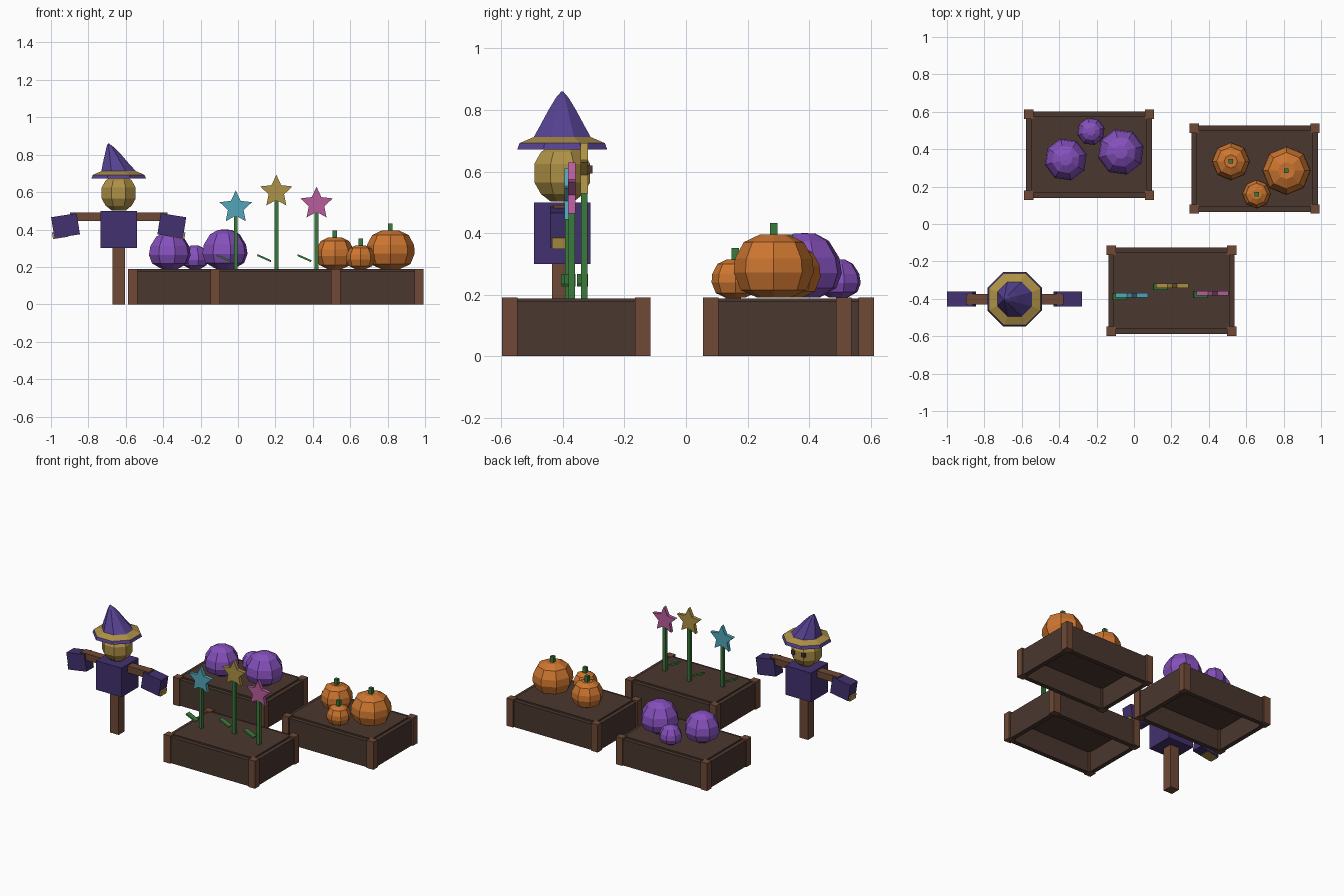
import bpy, bmesh
from math import sin, cos, pi, radians

cube = bpy.data.objects.get("Cube")
if cube:
    bpy.data.objects.remove(cube, do_unlink=True)


def material(name, r, g, b):
    lin = [((c / 255 + 0.055) / 1.055) ** 2.4 for c in (r, g, b)] + [1]
    m = bpy.data.materials.new(name)
    m.use_nodes = True
    m.diffuse_color = lin
    m.node_tree.nodes["Principled BSDF"].inputs["Base Color"].default_value = lin
    return m


SOIL = material("dark_brown", 74, 55, 47)
WOOD = material("wood_brown", 110, 73, 54)
STRAW = material("straw_yellow", 174, 145, 70)
ORANGE = material("pumpkin_orange", 205, 118, 48)
GREEN = material("leaf_green", 58, 122, 60)
VIOLET = material("violet", 133, 80, 188)
ROBE = material("robe_purple", 66, 49, 110)
HAT = material("hat_purple", 86, 66, 146)
CYAN = material("petal_cyan", 82, 165, 186)
PINK = material("petal_pink", 184, 92, 156)


def finish(name, bm, *mats):
    bmesh.ops.recalc_face_normals(bm, faces=bm.faces[:])
    me = bpy.data.meshes.new(name)
    bm.to_mesh(me)
    bm.free()
    for m in mats:
        me.materials.append(m)
    ob = bpy.data.objects.new(name, me)
    bpy.context.collection.objects.link(ob)
    return ob


def box(name, center, size, mat, tilt=0):
    """Box from centre and size, tilted about the y axis in degrees."""
    bm = bmesh.new()
    bmesh.ops.create_cube(bm, size=1)
    bmesh.ops.scale(bm, vec=size, verts=bm.verts)
    ob = finish(name, bm, mat)
    ob.location = center
    ob.rotation_euler.y = radians(tilt)
    return ob


def lathe(name, center, rings, mats, turn=0.0, band=None):
    """Eight-sided stack of rings (radius, z, x shift); band uses material 1."""
    bm = bmesh.new()
    loops = []
    for r, z, dx in rings:
        angles = [turn + i * pi / 4 for i in range(8)]
        loops.append([bm.verts.new((dx + r * cos(a), r * sin(a), z)) for a in angles])
    for k, (lo, hi) in enumerate(zip(loops, loops[1:])):
        for i in range(8):
            j = (i + 1) % 8
            f = bm.faces.new((lo[i], lo[j], hi[j], hi[i]))
            f.material_index = 1 if k == band else 0
    bm.faces.new(loops[0][::-1])
    bm.faces.new(loops[-1])
    ob = finish(name, bm, *mats)
    ob.location = center
    return ob


# Planter beds: corner posts, plank walls, soil
H, P = 0.19, 0.05


def bed(name, x, y, w=0.695, d=0.482):
    for sx in (-1, 1):
        for sy in (-1, 1):
            box(name + "_post", (x + sx * (w - P) / 2, y + sy * (d - P) / 2, H / 2),
                (P, P, H), WOOD)
    wall, t, wz = 0.03, 0.01, 0.178
    for s in (-1, 1):
        box(name + "_long_wall", (x, y + s * (d / 2 - t - wall / 2), wz / 2),
            (w - P, wall, wz), SOIL)
        box(name + "_short_wall", (x + s * (w / 2 - t - wall / 2), y, wz / 2),
            (wall, d - P, wz), SOIL)
    box(name + "_soil", (x, y, 0.164), (w - 0.075, d - 0.075, 0.048), SOIL)


bed("violet_bed", -0.24, 0.37)
bed("pumpkin_bed", 0.645, 0.296)
bed("flower_bed", 0.2, -0.357)

# Orange pumpkins with stems
PUMPKIN = [(.4, 0), (.82, .12), (1, .4), (.97, .62), (.75, .88), (.35, 1), (.05, .98)]
for x, y, r, h in ((.815, .285, .13, .205), (.518, .335, .102, .168), (.655, .16, .077, .125)):
    lathe("pumpkin", (x, y, 0.19), [(a * r, b * h, 0) for a, b in PUMPKIN], [ORANGE])
    box("pumpkin_stem", (x, y, 0.19 + h + 0.012), (.024, .024, .05), GREEN)

# Violet gourds
GOURD = [(.4, 0), (.85, .15), (1, .38), (.93, .62), (.65, .88), (.3, .99), (.02, 1)]
for x, y, r, h in ((-.07, .385, .125, .21), (-.365, .345, .115, .195), (-.23, .495, .075, .125)):
    lathe("violet_gourd", (x, y, 0.19), [(a * r, b * h, 0) for a, b in GOURD], [VIOLET], 0.25)


# Star flowers
def star(name, center, mat, radius=0.091, depth=0.024):
    bm = bmesh.new()
    verts = []
    for i in range(10):
        r = radius if i % 2 == 0 else radius * 0.48
        a = pi / 2 + i * pi / 5
        verts.append(bm.verts.new((r * cos(a), -depth / 2, r * sin(a))))
    face = bm.faces.new(verts)
    ext = bmesh.ops.extrude_face_region(bm, geom=[face], use_keep_orig=True)
    moved = [v for v in ext["geom"] if isinstance(v, bmesh.types.BMVert)]
    bmesh.ops.translate(bm, verts=moved, vec=(0, depth, 0))
    finish(name, bm, mat).location = center


for x, y, z, mat in ((-.012, -.382, .518, CYAN), (.205, -.33, .602, STRAW), (.42, -.371, .538, PINK)):
    star("star_flower", (x, y, z), mat)
    top = z - 0.04
    box("flower_stem", (x, y, (top + 0.18) / 2), (.021, .021, top - 0.18), GREEN)
    box("flower_leaf", (x - .065, y - .006, .247), (.08, .035, .01), GREEN, 24)

# Scarecrow: post, arms, robe
CX, CY = -0.638, -0.402
box("scarecrow_post", (CX, CY, 0.16), (.066, .066, .32), WOOD)
box("arm_bar", (CX, CY, 0.468), (.52, .056, .046), WOOD)
box("robe", (CX, CY, 0.4), (.195, .185, .2), ROBE)
for s in (-1, 1):
    box("sleeve", (CX + s * .284, CY, .42), (.138, .08, .114), ROBE, s * 9)
    box("straw_hand", (CX + s * .312, CY, .373), (.085, .066, .036), STRAW, s * 9)
    box("eye", (CX + s * .037, CY + .085, .607), (.026, .026, .026), SOIL)

# Head
lathe("head", (CX, CY, 0.595),
      [(.04, -.093, 0), (.075, -.068, 0), (.098, -.03, 0),
       (.098, .03, 0), (.075, .068, 0), (.04, .09, 0)], [STRAW], pi / 8)

# Bent pointed hat with a straw-coloured brim
lathe("hat", (CX, CY, 0),
      [(.08, .672, 0), (.158, .672, 0), (.15, .692, 0), (.1, .712, 0), (.076, .752, -.015),
       (.048, .80, -.03), (.022, .84, -.045), (.003, .86, -.055)],
      [HAT, STRAW], pi / 8, band=2)
